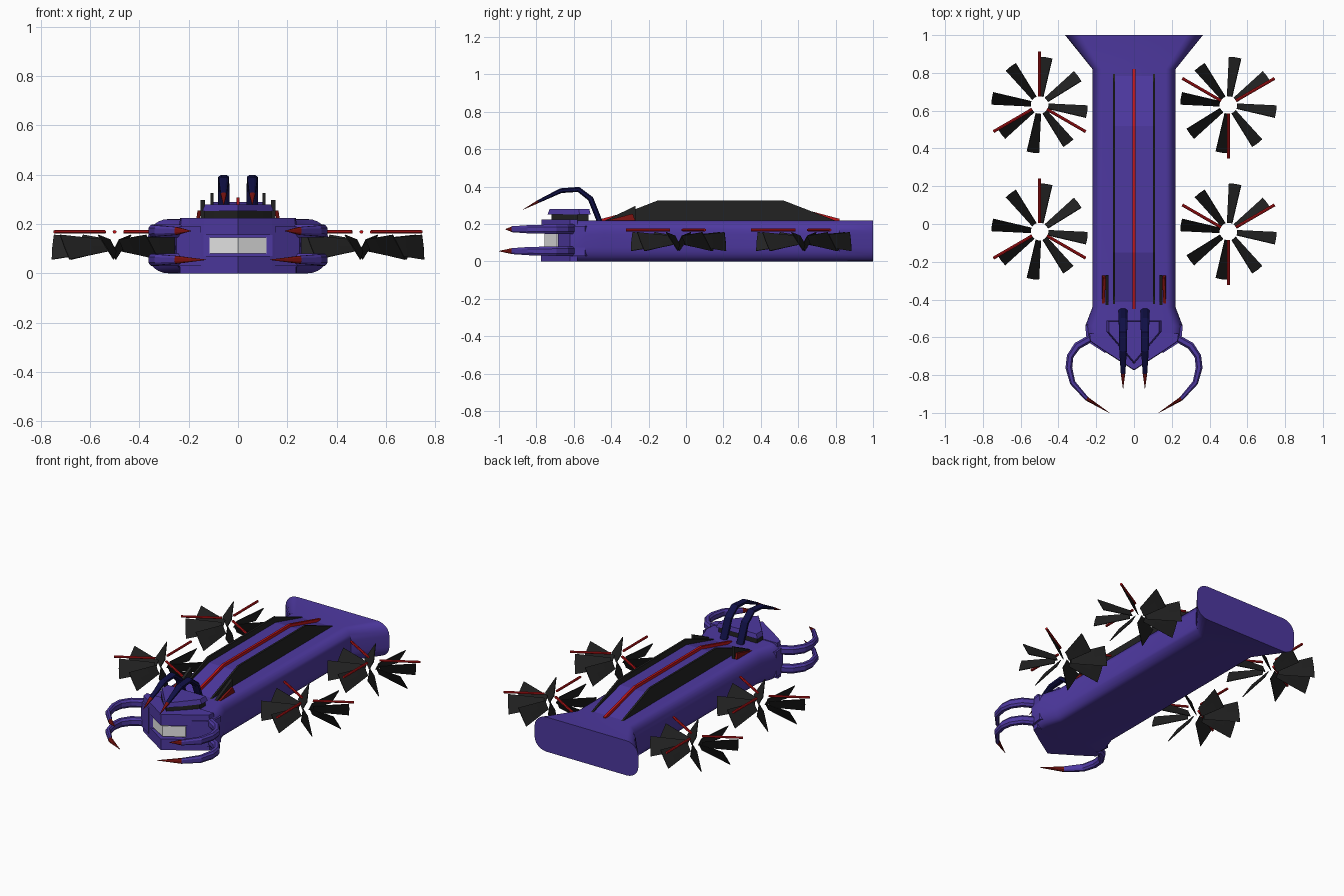
import bpy, bmesh, math
from mathutils import Vector

cube = bpy.data.objects.get("Cube")
if cube:
    bpy.data.objects.remove(cube, do_unlink=True)


def material(name, rgb):
    m = bpy.data.materials.new(name)
    m.use_nodes = True
    m.diffuse_color = (*rgb, 1)
    node = next(n for n in m.node_tree.nodes if n.type == 'BSDF_PRINCIPLED')
    node.inputs["Base Color"].default_value = (*rgb, 1)
    node.inputs["Roughness"].default_value = 0.6
    return m


PURPLE = material("purple hull", (0.075, 0.04, 0.35))
BLACK = material("black panel", (0.016, 0.016, 0.016))
RED = material("bright red", (0.55, 0.008, 0.01))
DARK_RED = material("dark red tip", (0.19, 0.006, 0.005))
NAVY = material("navy horn", (0.005, 0.005, 0.06))
WHITE = material("white teeth", (0.8, 0.8, 0.8))


def finish(name, bm, mats, smooth=False):
    bmesh.ops.recalc_face_normals(bm, faces=bm.faces)
    me = bpy.data.meshes.new(name)
    bm.to_mesh(me)
    bm.free()
    for m in mats:
        me.materials.append(m)
    ob = bpy.data.objects.new(name, me)
    bpy.context.collection.objects.link(ob)
    if smooth:
        bpy.ops.object.select_all(action='DESELECT')
        ob.select_set(True)
        bpy.context.view_layer.objects.active = ob
        bpy.ops.object.shade_smooth_by_angle(angle=math.radians(35))
    return ob


def loft(name, rings, mats, smooth=False, tip_from=None):
    """Skin a list of rings; segments from tip_from on use the second material."""
    bm = bmesh.new()
    loops = [[bm.verts.new(p) for p in ring] for ring in rings]
    n = len(loops[0])
    for i, (a, b) in enumerate(zip(loops, loops[1:])):
        for k in range(n):
            f = bm.faces.new((a[k], a[(k + 1) % n], b[(k + 1) % n], b[k]))
            f.material_index = int(tip_from is not None and i >= tip_from)
    bm.faces.new(loops[0])
    bm.faces.new(loops[-1]).material_index = int(tip_from is not None)
    return finish(name, bm, mats, smooth)


def slab(name, half, z0, z1, mat, top_scale=1.0, pivot_y=-0.6):
    """Symmetric plan outline (right half given back to front) extruded in z."""
    plan = half + [(-x, y) for x, y in reversed(half) if x > 0]
    top = [(x * top_scale, pivot_y + (y - pivot_y) * top_scale, z1) for x, y in plan]
    return loft(name, [[(x, y, z0) for x, y in plan], top], [mat])


def plate(name, profile, x, width, mat, lean=0.0):
    """Side profile (y, z) extruded across x, leaning outward with height."""
    rings = [[(x + d + lean * (z - 0.2), y, z) for y, z in profile]
             for d in (-width / 2, width / 2)]
    return loft(name, rings, [mat])


def sweep(name, path, sizes, axis, mats, tip_from):
    """Tapered tube along a planar path; sizes are (in plane, across) half widths."""
    pts, axis, rings = [Vector(p) for p in path], Vector(axis), []
    for i, p in enumerate(pts):
        t = (pts[min(i + 1, len(pts) - 1)] - pts[max(i - 1, 0)]).normalized()
        side = t.cross(axis)
        a, b = sizes[i]
        rings.append([p + side * a * sx + axis * b * sz for sx, sz in
                      ((1, .5), (.5, 1), (-.5, 1), (-1, .5),
                       (-1, -.5), (-.5, -1), (.5, -1), (1, -.5))])
    return loft(name, rings, mats, False, tip_from)


# Hull: rounded section, flared at the tail and swelling at the head
def section(y, w):
    ring = []
    for cx, cz, start in ((1, 1, 0), (-1, 1, 90), (-1, -1, 180), (1, -1, 270)):
        for k in range(7):
            a = math.radians(start + 15 * k)
            ring.append((w * (cx * 0.77 + 0.23 * math.cos(a)), y,
                         0.11 + cz * 0.035 + 0.075 * math.sin(a)))
    return ring


loft("hull", [section(y, w) for y, w in
              ((1, .365), (.82, .22), (-.44, .22), (-.54, .258), (-.62, .25))],
     [PURPLE], True)

# Head: jaws, mouth and teeth
wedge = [(.24, -.58), (.235, -.62), (.14, -.685), (0, -.775)]
slab("lower_jaw", wedge, 0, .07, PURPLE)
slab("upper_jaw", wedge, .155, .225, PURPLE, 0.98)
slab("mouth_back", [(.24, -.58), (.235, -.62), (.14, -.685)], .065, .16, PURPLE)
slab("teeth", [(.115, -.66), (.115, -.69), (0, -.757)], .08, .146, WHITE)
slab("visor", [(.135, -.52), (.135, -.58), (.1, -.62), (0, -.72)], .22, .255, BLACK)
slab("brow", [(.145, -.51), (.145, -.57), (0, -.74)], .252, .28, PURPLE, 0.92)

# Back ridge with a red spine
ridge = [(-.45, .21), (-.15, .29), (.52, .29), (.82, .21)]
plate("back_ridge", ridge, 0, .205, PURPLE)
plate("spine", [(-.45, .21), (-.45, .228), (-.15, .308), (.52, .308),
                (.82, .228), (.82, .21)], 0, .014, RED)

for s, side in ((1, "left"), (-1, "right")):
    # Back fins and shoulder wedges
    plate(side + "_fin", [(-.45, .21), (-.15, .326), (.52, .326), (.82, .21)],
          s * .106, .012, BLACK)
    plate(side + "_shoulder_vent", [(-.44, .215), (-.27, .297), (-.27, .215)],
          s * .143, .018, BLACK)
    plate(side + "_shoulder_spike", [(-.44, .215), (-.285, .255), (-.27, .215)],
          s * .165, .014, DARK_RED, -s * .15)
    # Cheek guard
    loft(side + "_cheek", [[(s * x, y, z) for x, y in
                            ((.2, -.5), (.258, -.54), (.25, -.62), (.15, -.685))]
                           for z in (.03, .19)], [PURPLE])

    # Curved mandibles, an upper and a lower one
    for level, z, tip in (("lower", .055, (.13, -1.0)), ("upper", .172, (.19, -.965))):
        path = [(.22, -.6), (.30, -.645), (.338, -.7), (.345, -.76),
                (.325, -.84), (.25, -.925), tip]
        sizes = [(.02, .026), (.02, .026), (.018, .026), (.018, .024),
                 (.015, .022), (.011, .016), (.001, .001)]
        sweep(f"{side}_{level}_mandible", [(s * x, y, z) for x, y in path],
              sizes, (0, 0, 1), [PURPLE, DARK_RED], 5)

    # Arched horns
    arch = [(-.46, .21), (-.51, .335), (-.575, .385), (-.67, .378),
            (-.79, .32), (-.87, .278)]
    sweep(side + "_horn", [(s * .058, y, z) for y, z in arch],
          [(.015, .023), (.015, .023), (.014, .022), (.013, .02),
           (.008, .012), (.001, .001)], (1, 0, 0), [NAVY, DARK_RED], 4)


# Rotors: twisted blades around an open centre, three red rods above
def rotor(name, cx, cy, rod_start):
    bm = bmesh.new()
    for k in range(8):
        mid = math.radians(82 + 45 * k)
        rows = []
        for i in range(4):
            t = i / 3
            r = .047 + .208 * t
            half = math.asin((.013 + .019 * t) / r)
            drop, centre = .024 + .026 * t, .113 - .007 * t
            rows.append([bm.verts.new((cx + r * math.cos(mid + e * half),
                                       cy + r * math.sin(mid + e * half),
                                       centre - e * drop)) for e in (-1, 0, 1)])
        for a, b in zip(rows, rows[1:]):
            for j in range(2):
                bm.faces.new((a[j], a[j + 1], b[j + 1], b[j]))
    blades = finish(name + "_blades", bm, [BLACK])
    solid = blades.modifiers.new("thickness", 'SOLIDIFY')
    solid.thickness, solid.offset = .004, 0
    for k in range(3):
        a = math.radians(rod_start + 120 * k)
        out, across = Vector((math.cos(a), math.sin(a), 0)), Vector((-math.sin(a), math.cos(a), 0))
        rings = []
        for r in (.045, .282):
            c = Vector((cx, cy, .168)) + out * r
            rings.append([c + across * .008 * math.cos(math.tau * j / 8)
                          + Vector((0, 0, .007 * math.sin(math.tau * j / 8)))
                          for j in range(8)])
        loft(f"{name}_rod_{k + 1}", rings, [RED], True)


for end, y in (("rear", .63), ("front", -.04)):
    rotor(end + "_left_rotor", .5, y, 30)
    rotor(end + "_right_rotor", -.5, y, 90)
